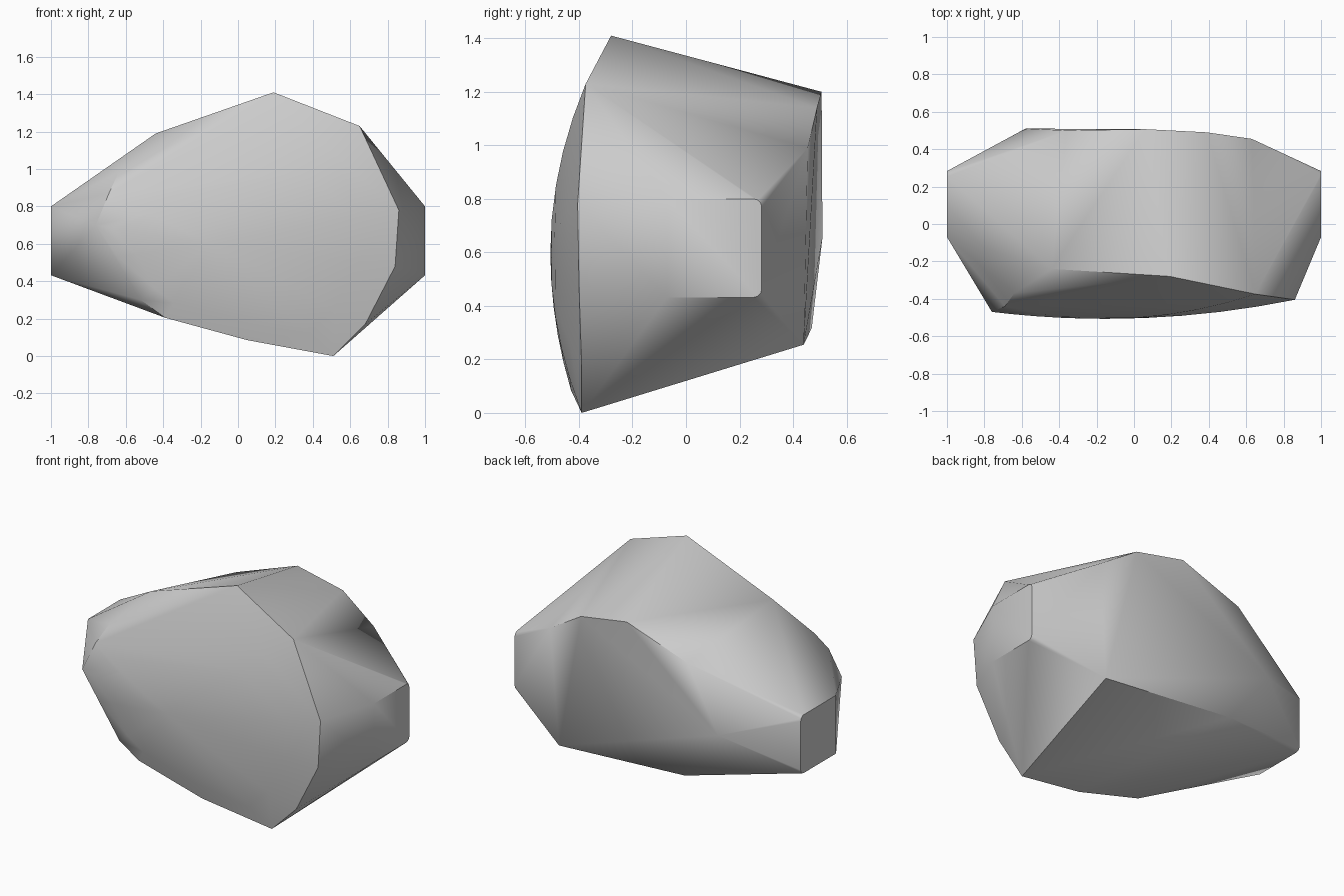
import bpy
import bmesh
import math
from mathutils import Vector

default_cube = bpy.data.objects.get("Cube")
if default_cube:
    bpy.data.objects.remove(default_cube, do_unlink=True)


def make_material(name, colour):
    material = bpy.data.materials.new(name)
    material.use_nodes = True
    material.diffuse_color = colour
    shader = material.node_tree.nodes["Principled BSDF"]
    shader.inputs["Base Color"].default_value = colour
    return material


def end_cap(side):
    """Upright square end with its two rear corners slightly rounded."""
    front, back, low, high, radius = -0.07, 0.283, 0.432, 0.80, 0.03
    points = [Vector((side, front, low)), Vector((side, front, high))]
    for level, inward in ((low, 1), (high, -1)):
        for step in range(4):
            angle = math.radians(30 * step)
            points.append(Vector((
                side,
                back - radius * (1 - math.cos(angle)),
                level + inward * radius * (1 - math.sin(angle)),
            )))
    return points


def dome(rim, crown, rings):
    """Shallow bulge: rings of the rim shrink towards the crown."""
    points = [crown]
    for ring in range(1, rings + 1):
        scale = ring / rings
        for edge in rim:
            offset = edge - crown
            points.append(crown + Vector((
                offset.x * scale, offset.y * scale ** 2, offset.z * scale)))
    return points


# Rim of the bulging front
front_rim = [Vector(p) for p in (
    (-0.76, -0.47, 0.70), (-0.64, -0.465, 0.53), (-0.52, -0.44, 0.30),
    (-0.39, -0.43, 0.205), (0.05, -0.43, 0.085), (0.51, -0.39, 0),
    (0.68, -0.39, 0.17), (0.84, -0.40, 0.48), (0.86, -0.405, 0.78),
    (0.65, -0.375, 1.23), (-0.69, -0.44, 0.87),
)]

# Upper ridge behind the bulge
top_ridge = [Vector(p) for p in (
    (0.19, -0.28, 1.41), (-0.44, -0.24, 1.19), (-0.64, -0.37, 0.98),
)]

# Corners of the broad rear plane
rear_rim = [Vector(p) for p in (
    (0.63, 0.455, 0.99), (0.39, 0.49, 1.14), (0.06, 0.507, 1.20),
    (-0.15, 0.50, 1.10), (-0.36, 0.50, 1.05), (-0.58, 0.51, 0.655),
    (-0.32, 0.47, 0.317), (0.58, 0.44, 0.255),
)]

crown = Vector((-0.15, -0.507, 0.6))
points = dome(front_rim, crown, 5) + top_ridge + rear_rim
for side in (-1, 1):
    points += end_cap(side)

# Wrap all the parts in one faceted shell
shell = bmesh.new()
for point in points:
    shell.verts.new(point)
bmesh.ops.convex_hull(shell, input=shell.verts[:])
loose = [v for v in shell.verts if not v.link_faces]
bmesh.ops.delete(shell, geom=loose, context="VERTS")
bmesh.ops.recalc_face_normals(shell, faces=shell.faces[:])

mesh = bpy.data.meshes.new("hull_body")
shell.to_mesh(mesh)
shell.free()
body = bpy.data.objects.new("hull_body", mesh)
bpy.context.collection.objects.link(body)
mesh.materials.append(make_material("plain_grey", (0.6, 0.6, 0.6, 1)))

# Soft facets with crisp main edges
bpy.ops.object.select_all(action="DESELECT")
body.select_set(True)
bpy.context.view_layer.objects.active = body
bpy.ops.object.shade_smooth_by_angle(angle=math.radians(30))
